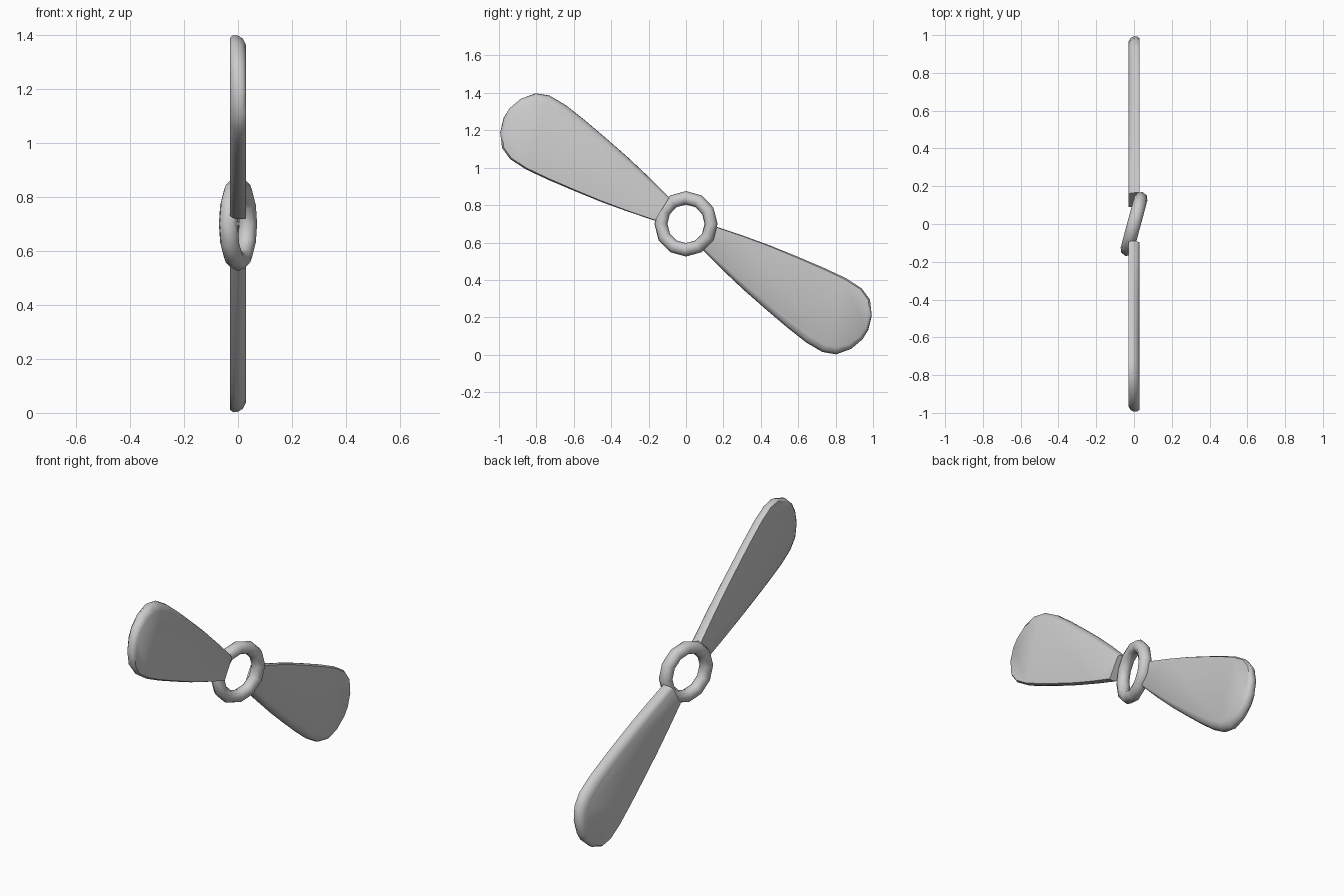
import bpy, bmesh, math

if "Cube" in bpy.data.objects:
    bpy.data.objects.remove(bpy.data.objects["Cube"])

HUB_Z = 0.70
ANGLE = math.radians(31.7)
# half outline of a blade: (distance from hub, half width)
HALF = [(.15, .073), (.30, .108), (.45, .139), (.60, .164), (.75, .187), (.88, .202),
        (.98, .200), (1.05, .173), (1.105, .107), (1.13, .03)]
# layers through the thickness: x, lower edge scale, upper edge scale (pitched section)
LAYERS = [(-.03, .96, .80), (-.017, 1, .93), (0, .985, .985), (.017, .93, 1), (.03, .80, .96)]


def smooth(obj, angle):
    bpy.ops.object.select_all(action='DESELECT')
    obj.select_set(True)
    bpy.context.view_layer.objects.active = obj
    bpy.ops.object.shade_smooth_by_angle(angle=math.radians(angle))


def make_blade(name, turn):
    outline = HALF + [(r, -s) for r, s in reversed(HALF)]
    bm = bmesh.new()
    rings = []
    for x, low, up in LAYERS:
        ring = []
        for r, s in outline:
            side = math.copysign(1, s) if r < .95 else max(-1, min(1, s / .2))
            f = low + (up - low) * (side + 1) / 2
            cr = min(r, .95)
            rr, ss = cr + (r - cr) * f, s * f
            y = rr * math.cos(ANGLE) + ss * math.sin(ANGLE)
            z = -rr * math.sin(ANGLE) + ss * math.cos(ANGLE)
            ring.append(bm.verts.new((x, y * turn, HUB_Z + z * turn)))
        rings.append(ring)
    n = len(outline)
    for a, b in zip(rings, rings[1:]):
        for i in range(n):
            j = (i + 1) % n
            bm.faces.new((a[i], a[j], b[j], b[i]))
    bm.faces.new(rings[0])
    bm.faces.new(rings[-1])
    bmesh.ops.recalc_face_normals(bm, faces=bm.faces)
    me = bpy.data.meshes.new(name)
    bm.to_mesh(me)
    bm.free()
    obj = bpy.data.objects.new(name, me)
    bpy.context.collection.objects.link(obj)
    smooth(obj, 50)


# Two blades, half a turn apart about the hub
make_blade("blade_right", 1)
make_blade("blade_left", -1)

# Ring hub
bpy.ops.mesh.primitive_torus_add(major_segments=12, minor_segments=8, major_radius=.139,
                                 minor_radius=.036, location=(0, 0, HUB_Z),
                                 rotation=(math.radians(15), math.radians(90), 0))
hub = bpy.context.object
hub.name = "hub_ring"
smooth(hub, 60)
